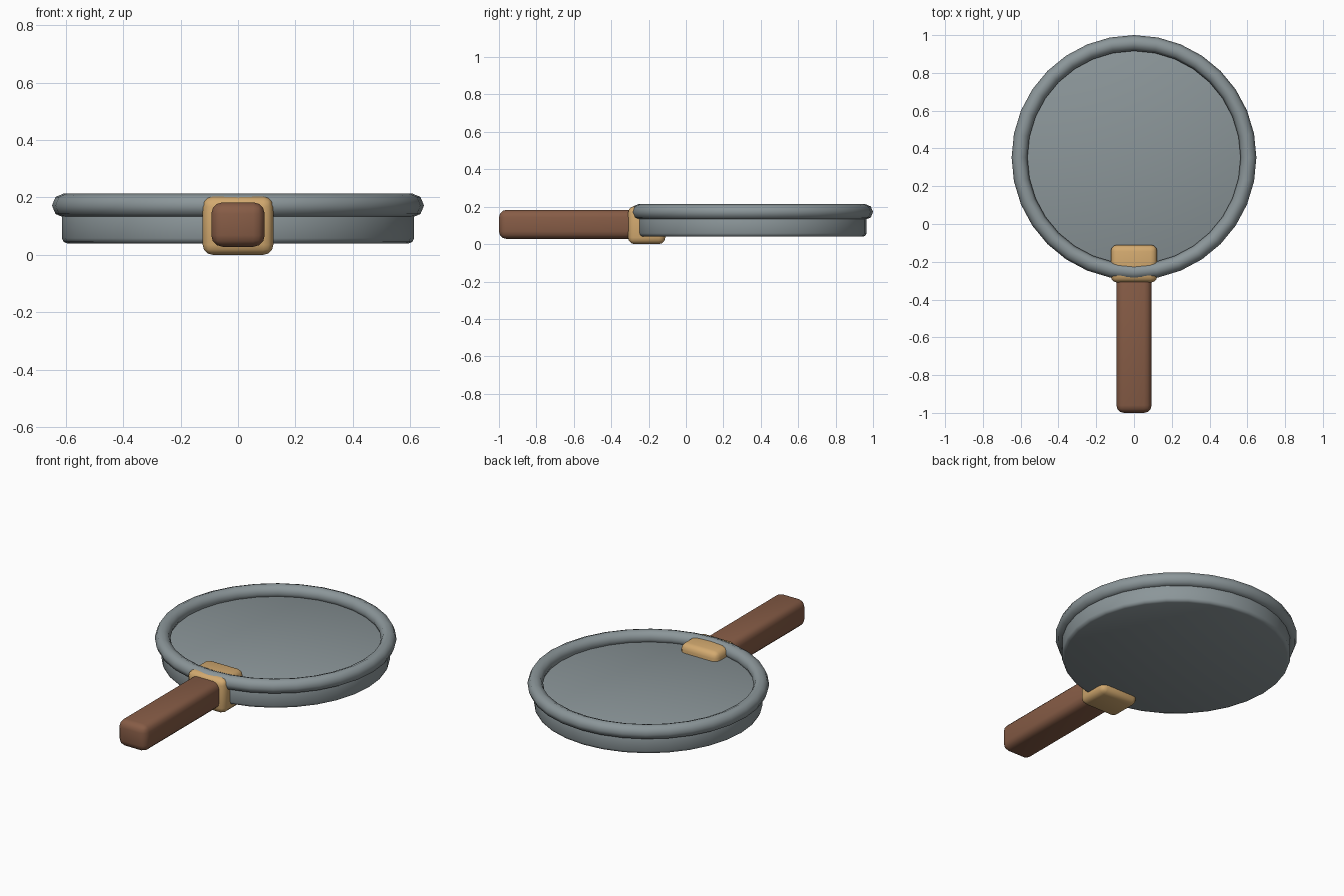
import bpy
from math import radians

default = bpy.data.objects.get("Cube")
if default:
    bpy.data.objects.remove(default, do_unlink=True)


def material(name, rgb):
    mat = bpy.data.materials.new(name)
    mat.use_nodes = True
    color = (*rgb, 1.0)
    mat.diffuse_color = color
    mat.node_tree.nodes["Principled BSDF"].inputs["Base Color"].default_value = color
    return mat


grey = material("grey_metal", (0.26, 0.305, 0.32))
brown = material("brown_wood", (0.24, 0.107, 0.061))
tan = material("tan_collar", (0.65, 0.40, 0.16))


def finish(name, mat, bevel=0.0, segments=3):
    """Name, colour, round and smooth the active object."""
    obj = bpy.context.object
    obj.name = name
    obj.data.materials.append(mat)
    bpy.ops.object.transform_apply(location=False, rotation=False, scale=True)
    if bevel:
        mod = obj.modifiers.new("Rounded edges", "BEVEL")
        mod.width = bevel
        mod.segments = segments
        mod.limit_method = "ANGLE"
        mod.angle_limit = radians(40)
        bpy.ops.object.modifier_apply(modifier=mod.name)
    bpy.ops.object.shade_smooth_by_angle(angle=radians(50))
    return obj


def box(name, mat, low, high, bevel):
    """Rounded box between two opposite corners."""
    centre = [(a + b) / 2 for a, b in zip(low, high)]
    bpy.ops.mesh.primitive_cube_add(size=1, location=centre)
    bpy.context.object.scale = [b - a for a, b in zip(low, high)]
    return finish(name, mat, bevel)


PAN_Y = 0.352
BASE, FLOOR = 0.04, 0.153

# Shallow round pan
bpy.ops.mesh.primitive_cylinder_add(
    vertices=32, radius=0.613, depth=FLOOR - BASE,
    location=(0, PAN_Y, (BASE + FLOOR) / 2))
finish("pan_body", grey, 0.018, 2)

# Thick rolled rim
bpy.ops.mesh.primitive_torus_add(
    major_segments=32, minor_segments=8, major_radius=0.606,
    minor_radius=0.042, location=(0, PAN_Y, 0.172))
finish("pan_rim", grey)

# Handle and the collar that grips the rim
box("handle", brown, (-0.093, -1.0, 0.028), (0.093, -0.2, 0.183), 0.04)
box("handle_collar", tan, (-0.123, -0.31, 0.0), (0.123, -0.11, 0.203), 0.035)
